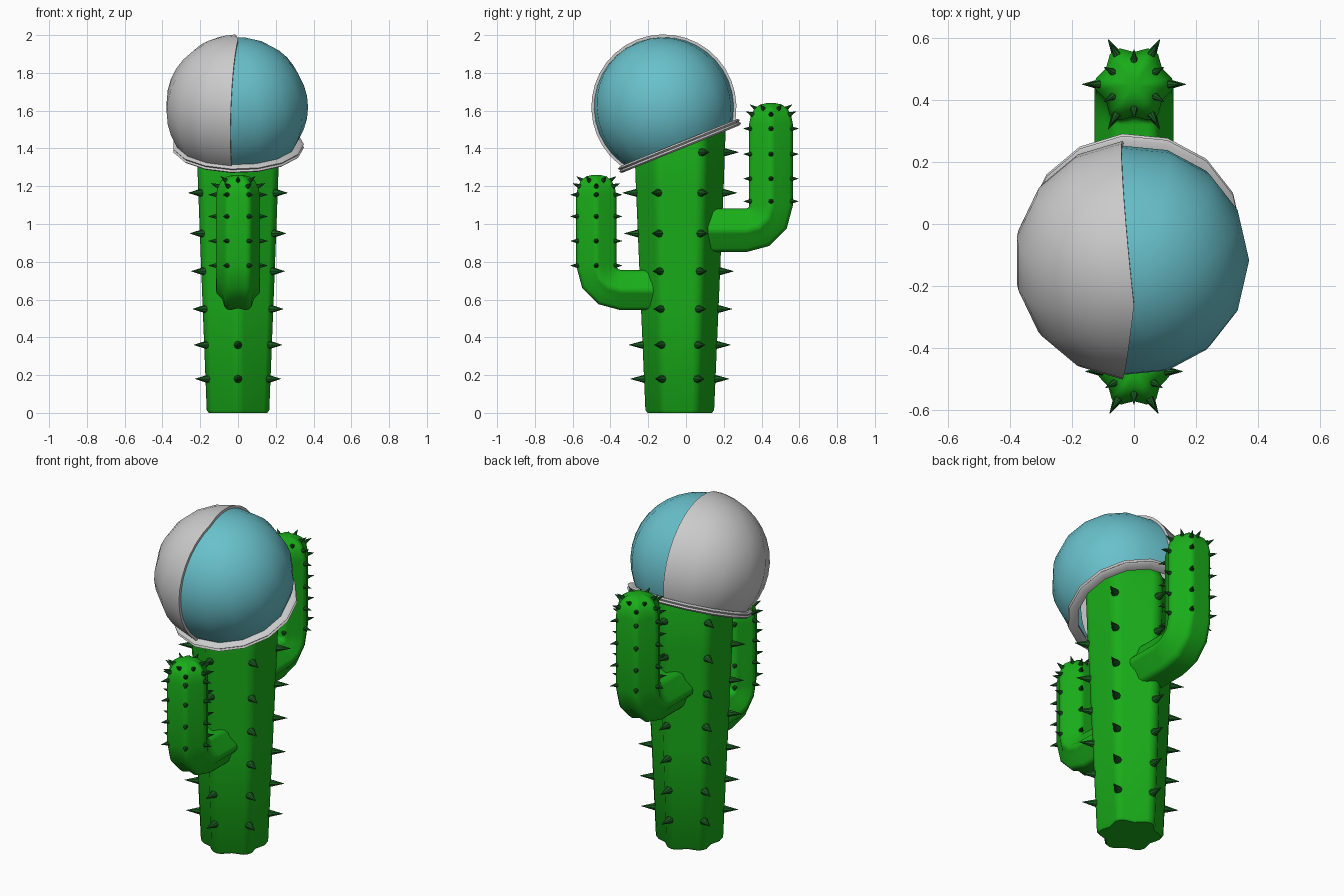
import bpy, bmesh
from math import sin, cos, pi, radians
from mathutils import Vector, Matrix

if "Cube" in bpy.data.objects:
    bpy.data.objects.remove(bpy.data.objects["Cube"])


def material(name, rgb):
    m = bpy.data.materials.new(name)
    m.diffuse_color = (*rgb, 1)
    m.use_nodes = True
    m.node_tree.nodes["Principled BSDF"].inputs["Base Color"].default_value = m.diffuse_color
    return m


GREEN = material("cactus_green", (0.01, 0.42, 0.01))
DARK = material("spine_green", (0.01, 0.11, 0.015))
TEAL = material("teal", (0.14, 0.53, 0.60))
X = Vector((1, 0, 0))


def finish(name, bm, mats=(), angle=40):
    bmesh.ops.recalc_face_normals(bm, faces=bm.faces)
    me = bpy.data.meshes.new(name)
    bm.to_mesh(me)
    bm.free()
    ob = bpy.data.objects.new(name, me)
    bpy.context.collection.objects.link(ob)
    for m in mats:
        me.materials.append(m)
    bpy.ops.object.select_all(action='DESELECT')
    ob.select_set(True)
    bpy.context.view_layer.objects.active = ob
    bpy.ops.object.shade_smooth_by_angle(angle=radians(angle))
    return ob


def bridge(bm, a, b):
    n = len(a)
    return [bm.faces.new((a[i], a[(i + 1) % n], b[(i + 1) % n], b[i])) for i in range(n)]


def ribbed_tube(name, stations):
    """Loft a six-ribbed section; station = (centre, side axis, radius, ridge phase)."""
    bm = bmesh.new()
    rings = []
    for c, side, r, phase in stations:
        ring = []
        for k in range(6):
            for off, f in ((-9, .975), (0, 1), (9, .975), (30, .82)):
                a = radians(phase + 60 * k + off)
                ring.append(bm.verts.new(c + (X * cos(a) + side * sin(a)) * r * f))
        rings.append(ring)
    for a, b in zip(rings, rings[1:]):
        bridge(bm, a, b)
    bm.faces.new(rings[0])
    bm.faces.new(rings[-1])
    return finish(name, bm, [GREEN])


def spines(name, places, radius, length):
    """Small cones; place = (base point, direction)."""
    bm = bmesh.new()
    for p, d in places:
        d = d.normalized()
        rot = d.to_track_quat('Z', 'Y').to_matrix().to_4x4()
        bmesh.ops.create_cone(bm, cap_ends=True, segments=8, radius1=radius, radius2=0.001,
                              depth=length, matrix=Matrix.Translation(p + d * length / 2) @ rot)
    return finish(name, bm, [DARK])


# trunk
CY = -0.033
Y = Vector((0, 1, 0))


def trunk_r(z):
    return 0.182 + 0.042 * z


profile = [(0, .170), (.015, .182), (.6, trunk_r(.6)), (1.2, trunk_r(1.2)), (1.5, .243),
           (1.58, .21), (1.63, .13), (1.64, .06)]
ribbed_tube("trunk", [(Vector((0, CY, z)), Y, r, 30) for z, r in profile])

# trunk spines, the highest row only on the back ridges
places = []
for z in (.18, .36, .55, .75, .95, 1.165, 1.38):
    for a in (-90, -30, 30, 90, 150, 210):
        if (z > 1.3 and a not in (30, 90, 150)) or (a == -90 and z in (.55, .75)):
            continue
        d = Vector((cos(radians(a)), sin(radians(a)), 0))
        places.append((Vector((0, CY, z)) + d * (trunk_r(z) - .008), d))
spines("trunk_spines", places, .023, .08)


# arms: horizontal stub, bend, then upright with a domed tip
def arm(name, sgn, y0, yc, zc, top, bend, R, rows):
    st = [(Vector((0, sgn * y0, zc)), Vector((0, 0, 1)), R, 0)]
    for i in range(4):
        a = i * pi / 6
        c = Vector((0, sgn * (yc - bend + bend * sin(a)), zc + bend - bend * cos(a)))
        st.append((c, Vector((0, -sgn * sin(a), cos(a))), R, 0))
    up = Vector((0, -sgn, 0))
    for dz, f in ((.11, 1), (.065, .92), (.03, .76), (.008, .5), (0, .2)):
        st.append((Vector((0, sgn * yc, top - dz)), up, R * f, 0))
    ribbed_tube(name, st)
    pl = []
    c = Vector((0, sgn * yc, 0))
    for k in range(6):
        a = radians(60 * k)
        d = Vector((cos(a), sin(a), 0))
        for z in rows:
            pl.append((c + d * (R - .006) + Vector((0, 0, z)), d))
        # crown spines: upper ridges and the grooves between
        pl.append((c + d * R * .86 + Vector((0, 0, top - .062)), d + Vector((0, 0, .4))))
        g = Vector((cos(a + pi / 6), sin(a + pi / 6), 0))
        pl.append((c + g * R * .58 + Vector((0, 0, top - .034)), g + Vector((0, 0, .7))))
    spines(name + "_spines", pl, .014, .046)


arm("front_arm", -1, .15, .475, .65, 1.26, .13, .117, (.78, .91, 1.04, 1.155))
arm("back_arm", 1, .10, .45, .967, 1.64, .13, .127, (1.12, 1.24, 1.37, 1.505))

# two-tone dome: 15-sided sphere, tilted forward, open below
TILT = Matrix.Translation((0, -.117, 1.618)) @ Matrix.Rotation(radians(22), 4, 'X')
R, N, DROP = .371, 15, -.221
bm = bmesh.new()
rings = []
lats = [80, 70, 60, 50, 40, 30, 20, 10, 0, -10, -20, -30, -36.5]
for lat in lats:
    t = radians(lat)
    rings.append([bm.verts.new((R * cos(t) * cos(2 * pi * i / N), R * cos(t) * sin(2 * pi * i / N),
                                R * sin(t))) for i in range(N)])
pole = bm.verts.new((0, 0, R))
panel = []
for i in range(N):
    f = bm.faces.new((rings[0][i], rings[0][(i + 1) % N], pole))
    if 4 <= i <= 10:
        panel.append(f)
for a, b in zip(rings, rings[1:]):
    panel += bridge(bm, a, b)[4:11]
bmesh.ops.recalc_face_normals(bm, faces=bm.faces)

# grey panel raised from the left side of the dome
grey = bmesh.ops.extrude_face_region(bm, geom=panel)
for v in [g for g in grey["geom"] if isinstance(g, bmesh.types.BMVert)]:
    v.co *= (R + .015) / R
raised = [g for g in grey["geom"] if isinstance(g, bmesh.types.BMFace)]
bmesh.ops.delete(bm, geom=[f for f in panel if f.is_valid and f not in raised], context='FACES_ONLY')
for f in bm.faces:
    if any(v.co.length > R + .005 for v in f.verts):
        f.material_index = 1
bm.transform(TILT)
GREY = material("dome_grey", (.8, .8, .8))
finish("dome", bm, [TEAL, GREY])

# grooved rim around the dome opening
bm = bmesh.new()
section = [(.295, .018), (.338, .018), (.349, .009), (.341, 0), (.349, -.009), (.338, -.018), (.295, -.018)]
loops = [[bm.verts.new((r * cos(2 * pi * i / N), r * sin(2 * pi * i / N), DROP + h)) for i in range(N)]
         for r, h in section]
for a, b in zip(loops, loops[1:] + loops[:1]):
    bridge(bm, a, b)
bm.transform(TILT)
finish("dome_rim", bm)
